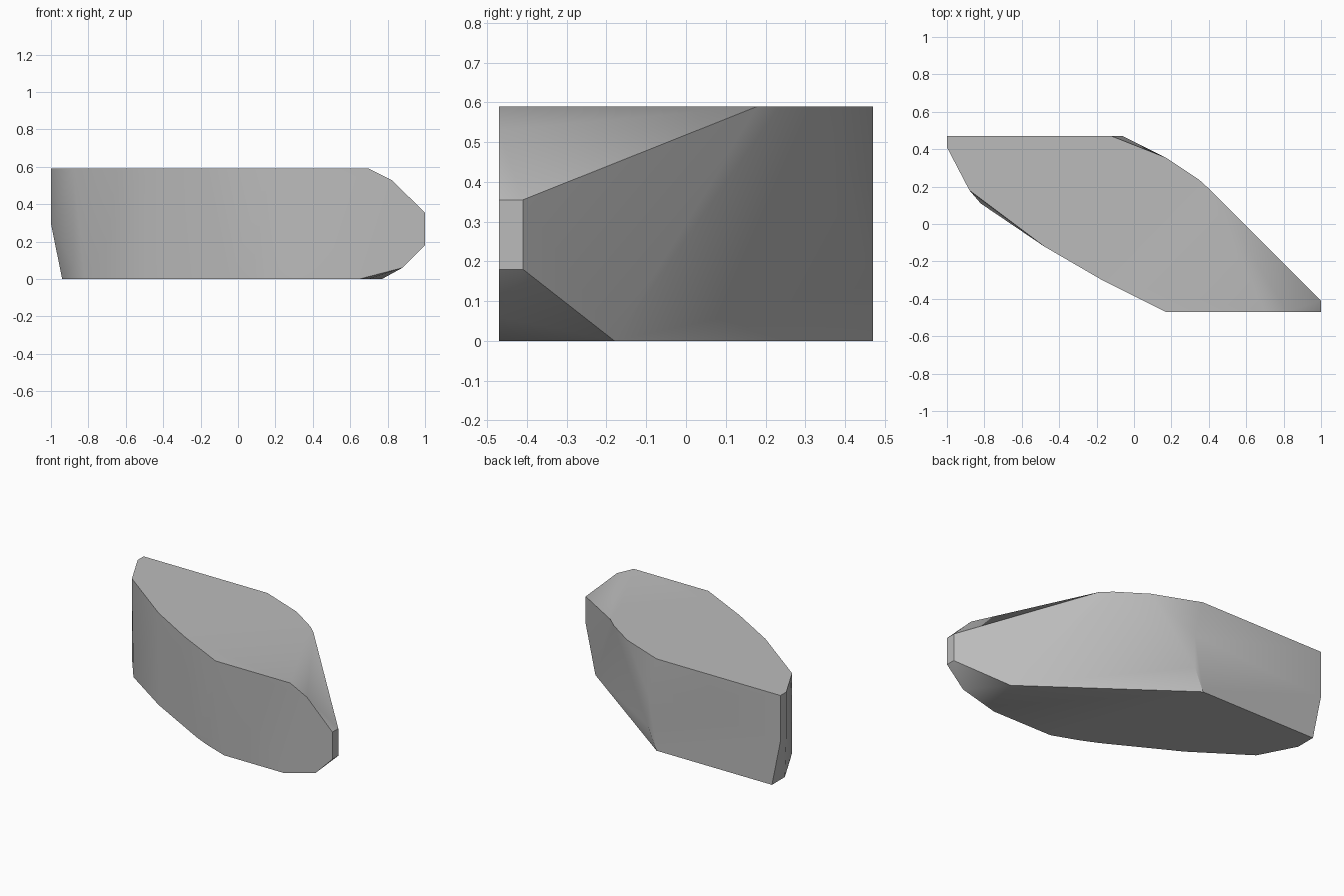
import bpy
import bmesh
import math

cube = bpy.data.objects.get("Cube")
if cube:
    bpy.data.objects.remove(cube, do_unlink=True)

TOP = 0.59

# flat top outline
top_outline = [(-1, .47), (-.12, .47), (.17, .355), (.35, .235), (.41, .18),
               (.7, -.47), (.17, -.47), (-.17, -.30), (-.48, -.12),
               (-.65, .01), (-.88, .18), (-1, .41)]
# flat underside outline
base_outline = [(-.94, .47), (-.12, .47), (.77, -.18), (.70, -.43),
                (.65, -.47), (.23, -.47), (.07, -.41), (-.04, -.36),
                (-.48, -.12), (-.65, .01), (-.82, .11), (-.94, .34)]
# chamfered ends and the slight bulge of the back wall
side_points = [(1, -.47, .355), (1, -.41, .355), (1, -.47, .18),
               (1, -.41, .18), (.82, -.47, .53), (.88, -.47, .06),
               (-1, .47, .295), (-1, .41, .295), (-.88, .18, .08),
               (-.06, .47, .35), (-.06, .47, .14)]

points = [(x, y, TOP) for x, y in top_outline]
points += [(x, y, 0) for x, y in base_outline]
points += side_points

# stone body as a convex hull with coplanar faces merged
bm = bmesh.new()
for p in points:
    bm.verts.new(p)
hull = bmesh.ops.convex_hull(bm, input=bm.verts[:])
loose = [v for v in bm.verts if not v.link_faces]
bmesh.ops.delete(bm, geom=loose, context='VERTS')
bmesh.ops.dissolve_limit(bm, angle_limit=math.radians(1),
                         verts=bm.verts[:], edges=bm.edges[:])
bmesh.ops.recalc_face_normals(bm, faces=bm.faces[:])

mesh = bpy.data.meshes.new("stone_body")
bm.to_mesh(mesh)
bm.free()
stone = bpy.data.objects.new("stone_body", mesh)
bpy.context.collection.objects.link(stone)

# plain grey stone
grey = bpy.data.materials.new("stone_grey")
grey.use_nodes = True
colour = (.5, .5, .5, 1)
grey.diffuse_color = colour
grey.node_tree.nodes["Principled BSDF"].inputs["Base Color"].default_value = colour
mesh.materials.append(grey)

bpy.ops.object.select_all(action='DESELECT')
stone.select_set(True)
bpy.context.view_layer.objects.active = stone
bpy.ops.object.shade_smooth_by_angle(angle=math.radians(30))
